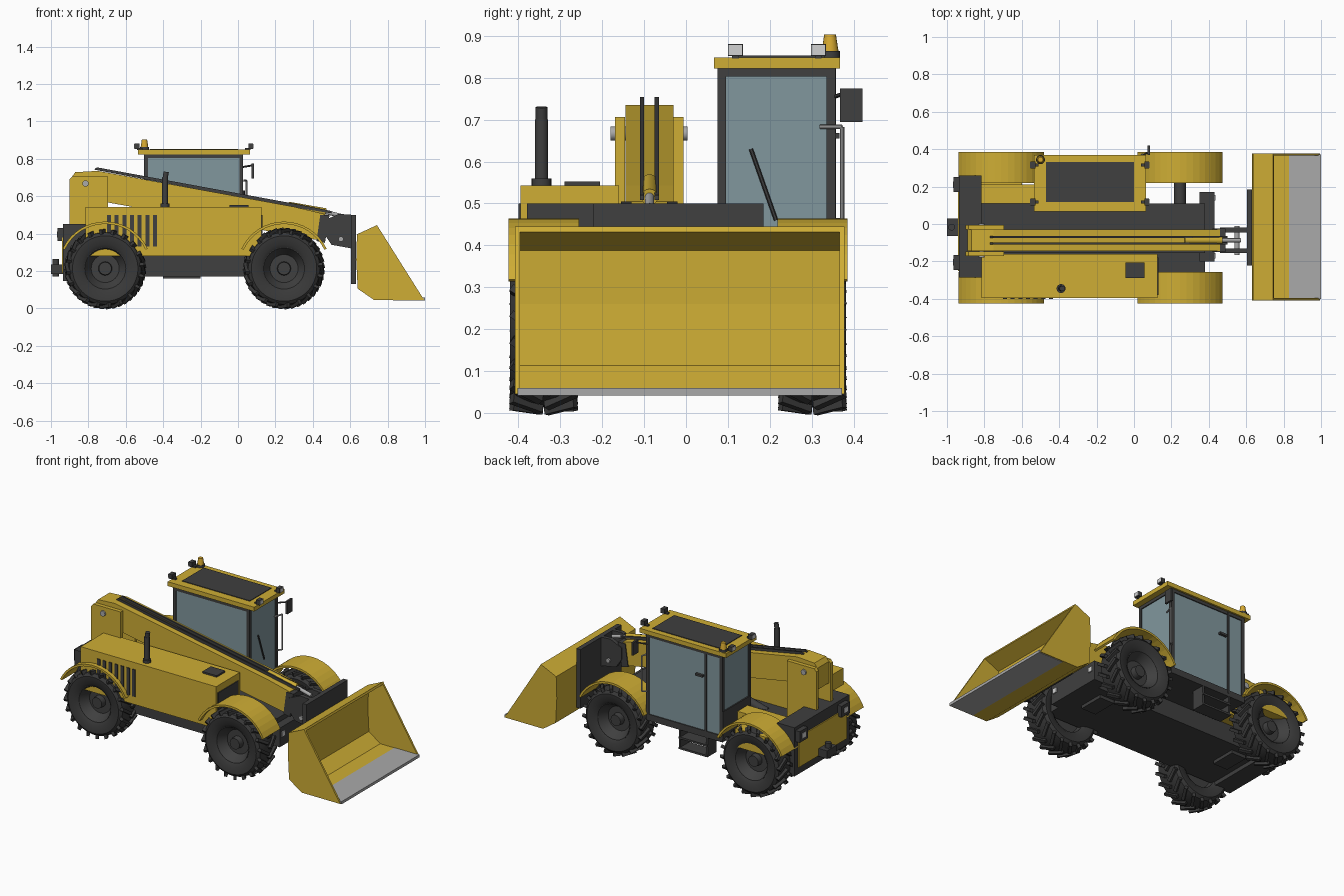
import bpy, bmesh, math
from mathutils import Vector, Matrix

if "Cube" in bpy.data.objects:
    bpy.data.objects.remove(bpy.data.objects["Cube"])


def material(name, r, g, b):
    m = bpy.data.materials.new(name)
    m.use_nodes = True
    m.diffuse_color = (r, g, b, 1)
    m.node_tree.nodes["Principled BSDF"].inputs["Base Color"].default_value = (r, g, b, 1)
    return m


YELLOW = material("yellow paint", 0.62, 0.42, 0.035)
DARK = material("dark grey", 0.05, 0.05, 0.05)
RUBBER = material("tyre rubber", 0.04, 0.04, 0.04)
GLASS = material("window glass", 0.22, 0.31, 0.34)
SILVER = material("bare steel", 0.4, 0.4, 0.4)
LAMP = material("lamp lens", 0.65, 0.65, 0.65)
AMBER = material("amber", 0.68, 0.4, 0.03)


def finish(name, bm, mat, smooth=False):
    bmesh.ops.recalc_face_normals(bm, faces=bm.faces)
    me = bpy.data.meshes.new(name)
    bm.to_mesh(me)
    bm.free()
    me.materials.append(mat)
    if smooth:
        me.shade_smooth()
        me.set_sharp_from_angle(angle=math.radians(35))
    ob = bpy.data.objects.new(name, me)
    bpy.context.scene.collection.objects.link(ob)
    return ob


def box(name, mat, x, y, z):
    """Box from three (low, high) ranges."""
    bm = bmesh.new()
    bmesh.ops.create_cube(bm, size=1)
    for v in bm.verts:
        v.co = [(lo + hi) / 2 + c * (hi - lo) for c, (lo, hi) in zip(v.co, (x, y, z))]
    return finish(name, bm, mat)


def prism(name, mat, points, y0, y1):
    """Side profile of (x, z) points pushed across the width."""
    bm = bmesh.new()
    face = bm.faces.new([bm.verts.new((x, y0, z)) for x, z in points])
    ext = bmesh.ops.extrude_face_region(bm, geom=[face])
    for v in ext["geom"]:
        if isinstance(v, bmesh.types.BMVert):
            v.co.y = y1
    return finish(name, bm, mat)


def rod(name, mat, a, b, r, r2=None, sides=16):
    a, b = Vector(a), Vector(b)
    bm = bmesh.new()
    turn = (b - a).to_track_quat("Z", "Y").to_matrix().to_4x4()
    bmesh.ops.create_cone(bm, cap_ends=True, segments=sides, radius1=r, radius2=r if r2 is None else r2,
                          depth=(b - a).length, matrix=Matrix.Translation((a + b) / 2) @ turn)
    return finish(name, bm, mat, sides > 6)


def lathe(name, mat, profile, centre, steps=48):
    """Closed (radius, y) profile spun around the y axis."""
    bm = bmesh.new()
    vs = [bm.verts.new((r, y, 0)) for r, y in profile]
    es = [bm.edges.new((vs[i - 1], vs[i])) for i in range(len(vs))]
    bmesh.ops.spin(bm, geom=vs + es, cent=(0, 0, 0), axis=(0, 1, 0), angle=math.tau, steps=steps)
    bmesh.ops.remove_doubles(bm, verts=bm.verts, dist=0.0001)
    bmesh.ops.translate(bm, verts=bm.verts, vec=centre)
    return finish(name, bm, mat, True)


def arc(cx, cz, r, a0, a1, n):
    angles = [math.radians(a0 + (a1 - a0) * i / n) for i in range(n + 1)]
    return [(cx + r * math.cos(a), cz + r * math.sin(a)) for a in angles]


# Wheels, each with chevron lugs, recessed rim and hub
AXLES = {"rear": -0.71, "front": 0.246}
SIDES = {"right": (-0.34, -1), "left": (0.302, 1)}
HUB_Z = 0.213
for end, wx in AXLES.items():
    rod(end + "_axle", DARK, (wx, -0.33, HUB_Z), (wx, 0.29, HUB_Z), 0.032)
    box(end + "_axle_housing", DARK, (wx - 0.05, wx + 0.05), (-0.1, 0.06), (0.15, 0.27))
    for side, (wy, s) in SIDES.items():
        name = end + "_" + side
        lathe(name + "_tyre", RUBBER, [(0.108, -0.06), (0.13, -0.076), (0.175, -0.08), (0.192, -0.066), (0.199, -0.03),
              (0.199, 0.03), (0.192, 0.066), (0.175, 0.08), (0.13, 0.076), (0.108, 0.06)], (wx, wy, HUB_Z))
        lathe(name + "_rim", DARK, [(0, s * 0.01), (0.075, s * 0.01), (0.095, s * 0.04), (0.11, s * 0.065),
              (0.113, s * 0.065), (0.113, -s * 0.06), (0.1, -s * 0.03), (0, -s * 0.03)], (wx, wy, HUB_Z), 32)
        rod(name + "_hub", DARK, (wx, wy, HUB_Z), (wx, wy + s * 0.045, HUB_Z), 0.038, 0.034)
        bm = bmesh.new()
        for i in range(40):
            half = 1 if i % 2 else -1
            place = (Matrix.Translation((wx, wy, HUB_Z)) @ Matrix.Rotation(math.tau * i / 40, 4, "Y")
                     @ Matrix.Translation((0, half * 0.041, 0.2)) @ Matrix.Rotation(half * 0.6, 4, "Z")
                     @ Matrix.Rotation(-half * 0.12, 4, "X") @ Matrix.Diagonal((0.018, 0.085, 0.024, 1)))
            bmesh.ops.create_cube(bm, size=1, matrix=place)
        finish(name + "_lugs", bm, RUBBER)
        # Curved mudguard
        outline = arc(wx, HUB_Z, 0.251, 25, 155, 16) + arc(wx, HUB_Z, 0.238, 155, 25, 16)
        prism(name + "_mudguard", YELLOW, outline, wy - 0.084, wy + 0.084)

# Chassis and inner panels
box("chassis", DARK, (-0.9, 0.38), (-0.3, 0.11), (0.17, 0.28)).scale = (1, 1, 1)
box("chassis_spine", DARK, (-0.82, 0.38), (-0.155, 0.11), (0.27, 0.32))
box("front_crossmember", DARK, (0.35, 0.43), (-0.2, 0.17), (0.17, 0.29))
box("rear_inner_panel", YELLOW, (-0.82, -0.6), (0.11, 0.37), (0.285, 0.4))
box("rear_side_panel", YELLOW, (-0.82, -0.5), (0.11, 0.21), (0.285, 0.42))
for y in (-0.17, 0.14):
    box("front_lamp", LAMP, (0.43, 0.437), (y - 0.015, y + 0.015), (0.23, 0.26))

# Counterweight, tail lamps and hitch
box("counterweight", DARK, (-0.935, -0.815), (-0.285, 0.26), (0.145, 0.45))
box("rear_panel", YELLOW, (-0.942, -0.935), (-0.25, 0.225), (0.19, 0.38))
for y in (-0.205, 0.21):
    box("tail_lamp", DARK, (-0.965, -0.93), (y - 0.04, y + 0.04), (0.36, 0.43))
    box("tail_lens", LAMP, (-0.968, -0.964), (y - 0.018, y + 0.018), (0.38, 0.41))
box("hitch", DARK, (-1, -0.93), (-0.065, 0.03), (0.185, 0.235))
rod("hitch_pin", DARK, (-0.975, -0.017, 0.17), (-0.975, -0.017, 0.265), 0.018)

# Engine cover
box("engine_cover", YELLOW, (-0.815, 0.125), (-0.395, -0.16), (0.28, 0.543))
box("cover_front_grille", DARK, (0.12, 0.13), (-0.38, -0.18), (0.33, 0.5))
box("cover_hatch", DARK, (-0.045, 0.055), (-0.29, -0.205), (0.54, 0.553))
for i in range(7):
    x = -0.7 + i * 0.041
    box("vent_slot", DARK, (x, x + 0.021), (-0.4, -0.392), (0.33, 0.5))
rod("exhaust_base", DARK, (-0.39, -0.345, 0.54), (-0.39, -0.345, 0.56), 0.024)
rod("exhaust_pipe", DARK, (-0.39, -0.345, 0.55), (-0.39, -0.345, 0.7), 0.016)
rod("exhaust_tip", DARK, (-0.39, -0.345, 0.69), (-0.384, -0.345, 0.73), 0.014)

# Boom, its posts and hoses
prism("boom", YELLOW, [(-0.89, 0.7), (-0.87, 0.728), (-0.75, 0.735), (0.3, 0.543), (0.46, 0.505), (0.43, 0.365),
                       (-0.69, 0.565), (-0.89, 0.565)], -0.145, -0.03)
for y in (-0.17, -0.03):
    prism("boom_post", YELLOW, [(-0.9, 0.28), (-0.9, 0.69), (-0.885, 0.706), (-0.695, 0.706), (-0.695, 0.28)], y, y + 0.024)
rod("boom_pivot", SILVER, (-0.815, -0.18, 0.667), (-0.815, 0.003, 0.667), 0.017)
box("post_base", DARK, (-0.88, -0.7), (-0.15, -0.03), (0.28, 0.45))
rod("lift_cylinder", DARK, (-0.5, -0.09, 0.3), (0, -0.09, 0.44), 0.025)
for y in (-0.105, -0.07):
    prism("hose", DARK, [(-0.77, 0.742), (-0.755, 0.754), (0.32, 0.556), (0.5, 0.52), (0.5, 0.508), (0.3, 0.54)], y - 0.005, y + 0.005)

# Tilt cylinder and boom head
rod("tilt_cylinder", YELLOW, (0.27, -0.087, 0.55), (0.47, -0.087, 0.515), 0.02)
rod("tilt_rod", SILVER, (0.46, -0.087, 0.517), (0.57, -0.087, 0.49), 0.011)
prism("boom_head", DARK, [(0.44, 0.5), (0.49, 0.5), (0.465, 0.35), (0.42, 0.36)], -0.15, -0.025)
for y in (-0.155, -0.045):
    prism("head_bracket", DARK, [(0.46, 0.47), (0.54, 0.505), (0.61, 0.5), (0.61, 0.32), (0.5, 0.34), (0.46, 0.4)], y, y + 0.025)
rod("head_pin", SILVER, (0.55, -0.165, 0.37), (0.55, -0.01, 0.37), 0.014)
box("carriage_plate", DARK, (0.603, 0.632), (-0.222, 0.185), (0.13, 0.5))

# Bucket
shell = [(0.87, 0.045), (0.727, 0.045), (0.64, 0.105), (0.632, 0.26), (0.636, 0.396), (0.743, 0.445),
         (0.748, 0.432), (0.65, 0.388), (0.645, 0.26), (0.652, 0.113), (0.731, 0.057), (0.87, 0.057)]
prism("bucket_shell", YELLOW, shell, -0.405, 0.375)
cheek = [(0.995, 0.045), (0.727, 0.045), (0.64, 0.105), (0.632, 0.26), (0.636, 0.396), (0.743, 0.445), (0.765, 0.41)]
for y in (-0.408, 0.366):
    prism("bucket_cheek", YELLOW, cheek, y, y + 0.012)
box("cutting_edge", SILVER, (0.83, 1), (-0.402, 0.372), (0.042, 0.059))

# Cab: glass core, frame bars and doors
X0, X1, Y0, Y1, Z0, Z1 = -0.503, 0.028, 0.075, 0.357, 0.3, 0.825
box("cab_glass", GLASS, (X0 + 0.006, X1 - 0.006), (Y0 + 0.006, Y1 - 0.006), (Z0 + 0.01, Z1))
W = 0.021
for x in (X0, X1 - W):
    for y in (Y0, Y1 - W):
        box("cab_pillar", DARK, (x, x + W), (y, y + W), (Z0, Z1))
for z, h in ((Z0, 0.02), (0.803, 0.022)):
    for y in (Y0, Y1 - W):
        box("cab_side_rail", DARK, (X0, X1), (y, y + W), (z, z + h))
    for x in (X0, X1 - W):
        box("cab_cross_rail", DARK, (x, x + W), (Y0, Y1), (z, z + h))
box("door_post", DARK, (-0.392, -0.38), (Y1 - 0.01, Y1 + 0.001), (Z0, Z1))
box("door_handle", DARK, (-0.37, -0.32), (Y1 - 0.01, Y1 + 0.01), (0.655, 0.668))
box("cab_rear_lower_panel", DARK, (X0 - 0.002, X0 + 0.01), (Y0, Y1), (Z0, 0.47))
box("cab_floor", DARK, (X0, X1), (Y0, Y1), (0.28, Z0 + 0.01))
rod("wiper", DARK, (0.032, 0.155, 0.63), (0.032, 0.215, 0.46), 0.005, sides=6)

# Roof, work lamps and beacon
box("roof", YELLOW, (-0.535, 0.065), (0.067, 0.368), (0.822, 0.849))
box("roof_panel", DARK, (-0.47, 0), (0.118, 0.332), (0.845, 0.853))
for x, s in ((-0.54, -1), (0.068, 1)):
    for y in (0.118, 0.316):
        box("work_lamp", DARK, (x - 0.013, x + 0.013), (y - 0.018, y + 0.018), (0.852, 0.881))
        box("work_lamp_lens", LAMP, sorted((x + s * 0.012, x + s * 0.016)), (y - 0.016, y + 0.016), (0.855, 0.878))
        box("lamp_foot", DARK, sorted((x, x - s * 0.03)), (y - 0.008, y + 0.008), (0.846, 0.858))
rod("beacon_base", DARK, (-0.5, 0.344, 0.848), (-0.5, 0.344, 0.864), 0.024)
rod("beacon", AMBER, (-0.5, 0.344, 0.864), (-0.5, 0.344, 0.903), 0.02, 0.014)

# Mirror and grab rail
rod("mirror_arm", DARK, (0.02, 0.355, 0.755), (0.08, 0.385, 0.765), 0.005, sides=6)
box("mirror", DARK, (0.072, 0.085), (0.368, 0.421), (0.695, 0.775))
rail = [(0.03, 0.32, 0.683), (0.045, 0.373, 0.683), (0.045, 0.373, 0.46), (0.02, 0.35, 0.46)]
for a, b in zip(rail, rail[1:]):
    rod("grab_rail", SILVER, a, b, 0.005, sides=8)

# Boarding steps
for x in (-0.4, -0.212):
    box("step_side", DARK, (x, x + 0.012), (0.27, 0.355), (0.16, 0.29))
for z in (0.16, 0.225):
    box("step_tread", DARK, (-0.4, -0.2), (0.27, 0.36), (z, z + 0.012))
